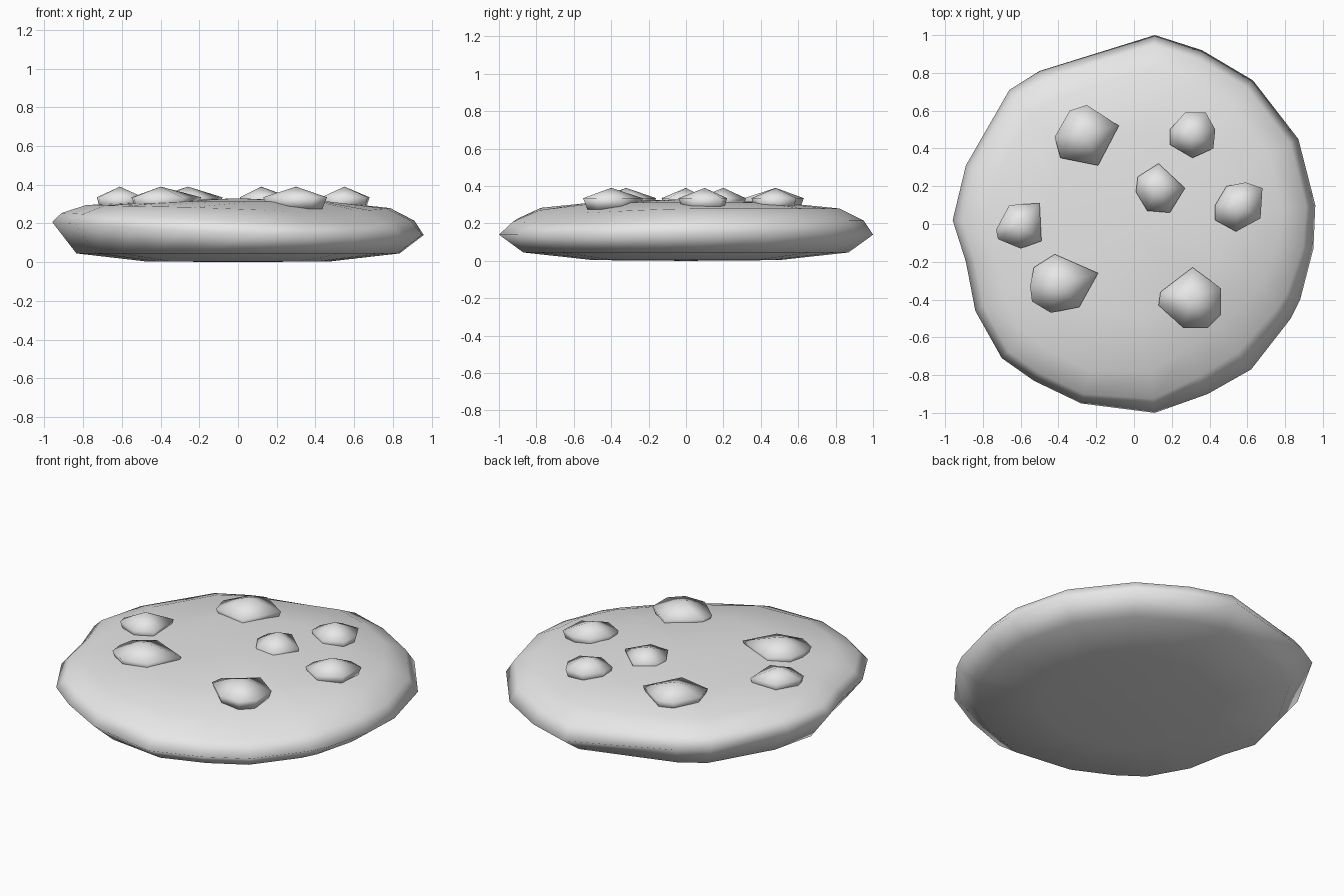
import bpy
import math

default_cube = bpy.data.objects.get("Cube")
if default_cube:
    bpy.data.objects.remove(default_cube, do_unlink=True)

# One plain grey for the whole model
grey = bpy.data.materials.new("plain_grey")
grey.use_nodes = True
grey.diffuse_color = (0.8, 0.8, 0.8, 1)
for node in grey.node_tree.nodes:
    if node.type == "BSDF_PRINCIPLED":
        node.inputs["Base Color"].default_value = grey.diffuse_color
        node.inputs["Roughness"].default_value = 0.8


def build_rings(name, rings, bottom=None, top=None):
    """Skin a stack of equal rings, closing each end with a fan or a flat face."""
    count = len(rings[0])
    verts = [point for ring in rings for point in ring]
    faces = []
    for level in range(len(rings) - 1):
        base = level * count
        for i in range(count):
            j = (i + 1) % count
            faces.append((base + i, base + j, base + count + j, base + count + i))
    for centre, base, upper in ((bottom, 0, False), (top, len(verts) - count, True)):
        loop = [base + i for i in range(count)]
        if centre is None:
            faces.append(loop if upper else loop[::-1])
            continue
        verts.append(centre)
        tip = len(verts) - 1
        for i in range(count):
            a, b = loop[i], loop[(i + 1) % count]
            faces.append((a, b, tip) if upper else (b, a, tip))
    mesh = bpy.data.meshes.new(name)
    mesh.from_pydata(verts, [], faces)
    mesh.polygons.foreach_set("use_smooth", [True] * len(mesh.polygons))
    mesh.materials.append(grey)
    mesh.update()
    obj = bpy.data.objects.new(name, mesh)
    bpy.context.collection.objects.link(obj)
    return obj


# Uneven round outline of the cookie, clockwise from the back
outline = [
    (0.11, 1), (0.36, 0.92), (0.63, 0.76), (0.87, 0.45), (0.96, 0.1),
    (0.95, -0.13), (0.88, -0.4), (0.83, -0.5), (0.62, -0.77), (0.39, -0.9),
    (0.11, -1), (-0.28, -0.95), (-0.53, -0.83), (-0.7, -0.71), (-0.84, -0.46),
    (-0.89, -0.2), (-0.96, 0.02), (-0.89, 0.31), (-0.66, 0.71), (-0.5, 0.81),
]
outline.reverse()

# Cookie profile: scale, height, lift towards the right-hand side,
# and how strongly the front left shoulder is pressed in
profile = [
    (0.5, 0.004, 0, 0),
    (0.87, 0.045, 0, 0),
    (1, 0.14, 0.07, 0),
    (0.95, 0.215, 0.04, 0.07),
    (0.82, 0.28, 0.015, 0.12),
    (0.5, 0.312, 0, 0),
]


def cookie_ring(scale, height, lift, press):
    ring = []
    for x, y in outline:
        dent = press * max(0, math.cos(math.atan2(y, x) + math.radians(52))) ** 6
        s = scale * (1 - dent)
        ring.append((x * s, y * s, height + lift * max(0, -x) - dent * 0.2))
    return ring


build_rings("cookie_base", [cookie_ring(*row) for row in profile],
            bottom=(0, 0, 0), top=(0, 0, 0.33))

# Lumpy chips: peak position, then the widest outline, clockwise
chips = {
    "back_right": ((-0.26, 0.48), [(-0.25, 0.63), (-0.08, 0.52), (-0.19, 0.31),
                                   (-0.39, 0.35), (-0.42, 0.46), (-0.34, 0.6)]),
    "back_left": ((0.3, 0.48), [(0.27, 0.59), (0.38, 0.59), (0.43, 0.5), (0.42, 0.4),
                                (0.31, 0.35), (0.19, 0.42), (0.19, 0.5)]),
    "centre": ((0.12, 0.2), [(0.13, 0.32), (0.27, 0.19), (0.19, 0.06),
                             (0.07, 0.07), (0.01, 0.17), (0.02, 0.25)]),
    "side_left": ((0.55, 0.1), [(0.59, 0.22), (0.68, 0.19), (0.67, 0.03), (0.54, -0.04),
                                (0.43, 0.02), (0.43, 0.1), (0.49, 0.2)]),
    "side_right": ((-0.61, 0), [(-0.66, 0.1), (-0.5, 0.11), (-0.49, -0.09),
                                (-0.6, -0.13), (-0.72, -0.08), (-0.73, -0.03)]),
    "front_right": ((-0.4, -0.32), [(-0.42, -0.16), (-0.19, -0.26), (-0.29, -0.44),
                                    (-0.44, -0.47), (-0.54, -0.41), (-0.55, -0.33),
                                    (-0.53, -0.23)]),
    "front_left": ((0.3, -0.4), [(0.31, -0.23), (0.46, -0.34), (0.46, -0.48), (0.39, -0.55),
                                 (0.26, -0.55), (0.13, -0.43), (0.14, -0.36)]),
}

for place, ((cx, cy), edge) in chips.items():
    edge = edge[::-1]
    rings = [[(cx + (x - cx) * s, cy + (y - cy) * s, z) for x, y in edge]
             for s, z in ((0.85, 0.275), (1, 0.335))]
    build_rings("chip_" + place, rings, top=(cx, cy, 0.39))
